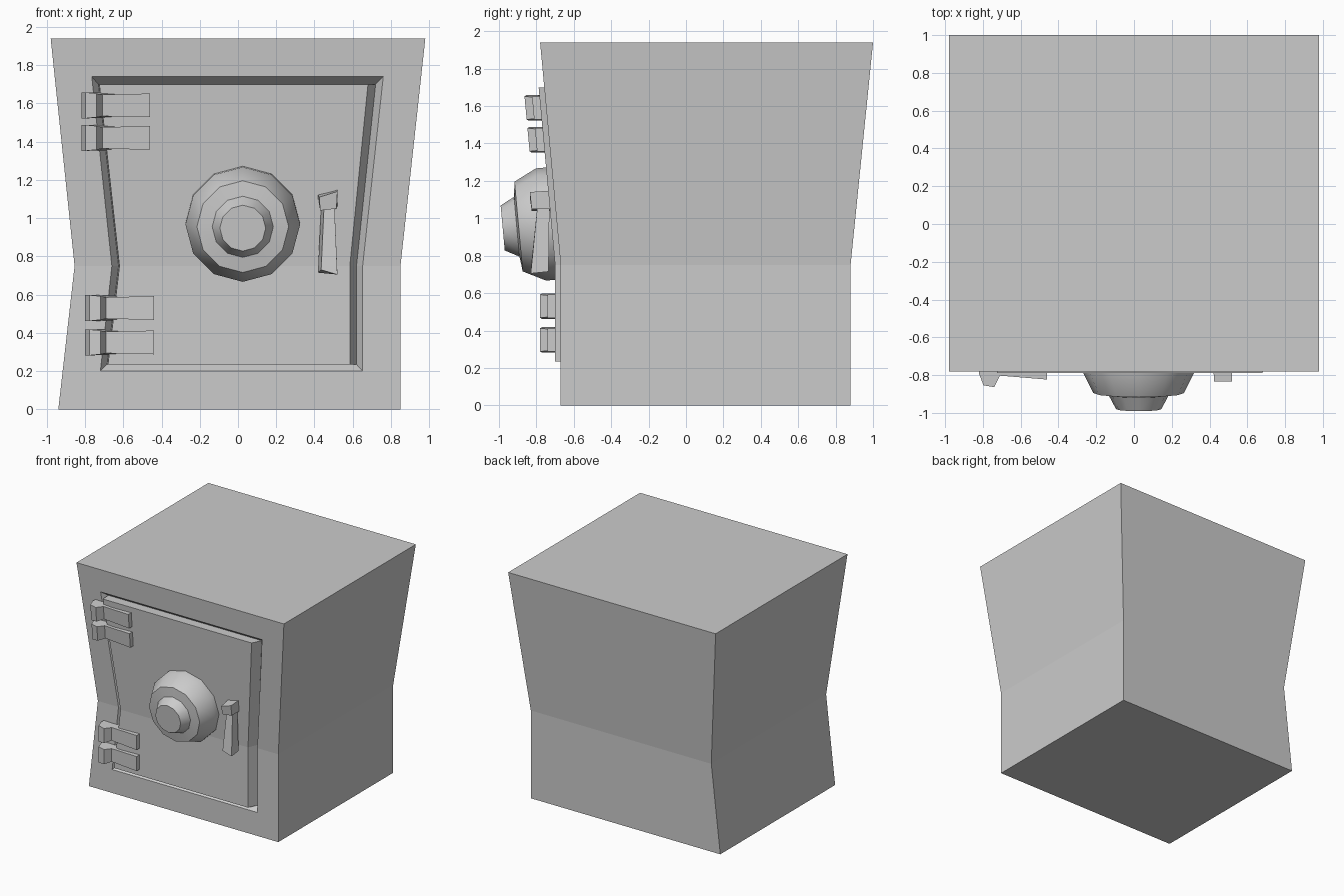
import bpy, bmesh, math
from mathutils import Vector

if "Cube" in bpy.data.objects:
    bpy.data.objects.remove(bpy.data.objects["Cube"])

WAIST, TOP = 0.75, 1.94


def front_y(z):
    """Front wall of the safe: upright below the waist, leaning out above."""
    return -0.67 - 0.11 * max(0, z - WAIST) / (TOP - WAIST)


def loft(name, loops, cap_first=True, cap_last=True, bent=False, smooth=None):
    """Skin a sequence of loops; bent caps are split into two quads at the waist."""
    bm = bmesh.new()
    rings = [[bm.verts.new(p) for p in loop] for loop in loops]
    n = len(rings[0])
    for a, b in zip(rings, rings[1:]):
        for i in range(n):
            j = (i + 1) % n
            bm.faces.new((a[i], a[j], b[j], b[i]))
    for ring, wanted in ((rings[0], cap_first), (rings[-1], cap_last)):
        if wanted:
            parts = ((0, 1, 4, 5), (1, 2, 3, 4)) if bent else (range(n),)
            for part in parts:
                bm.faces.new([ring[i] for i in part])
    bmesh.ops.recalc_face_normals(bm, faces=bm.faces)
    mesh = bpy.data.meshes.new(name)
    bm.to_mesh(mesh)
    bm.free()
    obj = bpy.data.objects.new(name, mesh)
    bpy.context.collection.objects.link(obj)
    if smooth:
        bpy.ops.object.select_all(action='DESELECT')
        obj.select_set(True)
        bpy.context.view_layer.objects.active = obj
        bpy.ops.object.shade_smooth_by_angle(angle=math.radians(smooth))
    return obj


def on_front(outline, out=0.0):
    """Lay an x,z outline on the front wall, pushed out by a distance."""
    return [(x, front_y(z) - out, z) for x, z in outline]


# Outlines run bottom left, waist left, top left, top right, waist right, bottom right
shell = [(-.94, 0), (-.855, WAIST), (-.98, TOP), (.98, TOP), (.85, WAIST), (.85, 0)]
opening = [(-.72, .2), (-.66, WAIST), (-.765, 1.74), (.76, 1.74), (.652, WAIST), (.652, .2)]
groove = [(-.685, .235), (-.625, WAIST), (-.73, 1.70), (.72, 1.70), (.62, WAIST), (.62, .235)]
panel = [(-.68, .235), (-.62, WAIST), (-.725, 1.70), (.68, 1.70), (.585, WAIST), (.585, .235)]

# Safe body with sunken door frame
back = [(x, 1.0 if z == TOP else 0.88, z) for x, z in shell]
loft("safe_body", [back, on_front(shell), on_front(opening), on_front(groove, -0.05)],
     cap_last=False, bent=True)

# Door
loft("door", [on_front(groove, -0.05), on_front(panel, 0.03)], cap_first=False, bent=True)

# Hinges: x, distance out from wall, half height
hinge_profile = [(-.82, -.02, .068), (-.82, .04, .068), (-.797, .10, .068), (-.74, .11, .062),
                 (-.71, .05, .056), (-.46, .07, .062), (-.46, -.02, .062)]
for i, (z, dx) in enumerate([(1.59, 0), (1.42, 0), (.53, .02), (.35, .02)]):
    loops = [[(x + dx, front_y(z + s * h) - d, z + s * h) for x, d, h in hinge_profile]
             for s in (-1, 1)]
    loft(f"hinge_{i + 1}", loops)

# Dial: stepped twelve-sided knob along the tilted wall normal
axis = Vector((0, -1, -0.092))
rings = []
for r, t in [(.30, -.04), (.30, .045), (.24, .165), (.16, .175), (.12, .25)]:
    c = Vector((.025, -.73, .971)) + axis * t
    rings.append([c + Vector((r * math.cos(a), -.092 * r * math.sin(a), r * math.sin(a)))
                  for a in (math.tau * k / 12 for k in range(12))])
loft("dial", rings, smooth=32)

# Handle: flared lever hanging from a small block
loft("handle_block", [
    [(.43, -.69, 1.04), (.52, -.69, 1.05), (.52, -.70, 1.15), (.415, -.70, 1.125)],
    [(.43, -.825, 1.04), (.515, -.825, 1.05), (.52, -.835, 1.14), (.425, -.835, 1.11)]])
loft("handle_lever", [
    [(.435, -.73, 1.06), (.505, -.73, 1.06), (.505, -.795, 1.06), (.45, -.795, 1.06)],
    [(.418, -.735, .715), (.52, -.735, .715), (.52, -.83, .705), (.435, -.83, .73)]])
